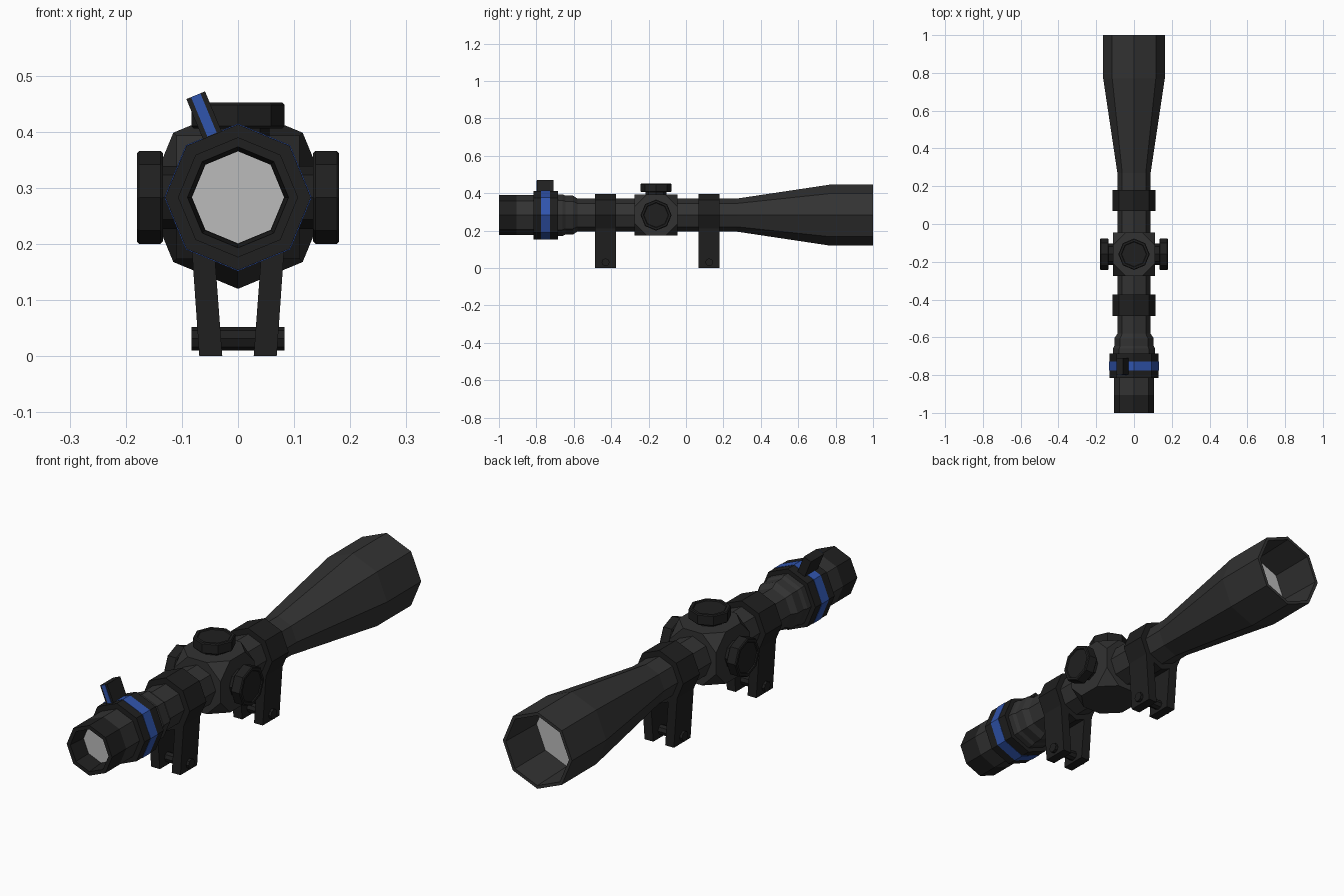
import bpy, bmesh, math
from mathutils import Matrix, Vector

if "Cube" in bpy.data.objects:
    bpy.data.objects.remove(bpy.data.objects["Cube"])

AXIS_Z = 0.283          # height of the optical axis
TURRET_Y = -0.16


def material(name, rgb):
    m = bpy.data.materials.new(name)
    m.diffuse_color = (*rgb, 1)
    m.use_nodes = True
    m.node_tree.nodes["Principled BSDF"].inputs["Base Color"].default_value = m.diffuse_color
    return m


METAL = material("dark_metal", (0.032, 0.032, 0.032))
BLACK = material("black_rubber", (0.014, 0.014, 0.014))
BLUE = material("blue_paint", (0.03, 0.09, 0.42))
GLASS = material("lens_grey", (0.5, 0.5, 0.5))


def finish(name, bm, mat, matrix):
    bmesh.ops.recalc_face_normals(bm, faces=bm.faces)
    bm.transform(matrix)
    me = bpy.data.meshes.new(name)
    bm.to_mesh(me)
    bm.free()
    me.materials.append(mat)
    ob = bpy.data.objects.new(name, me)
    bpy.context.collection.objects.link(ob)
    return ob


ALONG_Y = Matrix.Translation((0, 0, AXIS_Z)) @ Matrix.Rotation(-math.pi / 2, 4, 'X')


def lathe(name, profile, mat, matrix=ALONG_Y, n=8):
    """Closed n-sided turned part from (radius, height) points."""
    bm = bmesh.new()
    rings = [[bm.verts.new((r * math.cos(math.tau * i / n), r * math.sin(math.tau * i / n), h))
              for i in range(n)] for r, h in profile]
    for a, b in zip(rings, rings[1:]):
        for i in range(n):
            j = (i + 1) % n
            bm.faces.new((a[i], a[j], b[j], b[i]))
    bm.faces.new(rings[0])
    bm.faces.new(rings[-1])
    return finish(name, bm, mat, matrix)


def box(name, size, mat, matrix, corner=0):
    bm = bmesh.new()
    bmesh.ops.create_cube(bm, size=1, matrix=Matrix.Diagonal((*size, 1)))
    if corner:
        bmesh.ops.bevel(bm, geom=bm.verts[:], offset=corner, segments=1, affect='VERTICES')
    return finish(name, bm, mat, matrix)


def prism(name, outline, y0, y1, mat):
    """Extrude an (x, z) outline along y."""
    bm = bmesh.new()
    f = bm.faces.new([bm.verts.new((x, y0, z)) for x, z in outline])
    ext = bmesh.ops.extrude_face_region(bm, geom=[f])["geom"]
    bmesh.ops.translate(bm, vec=Vector((0, y1 - y0, 0)),
                        verts=[v for v in ext if isinstance(v, bmesh.types.BMVert)])
    return finish(name, bm, mat, Matrix.Identity(4))


# Main tube: eyepiece, straight tube, and flared bell
lathe("scope_tube", [(.107, -.905), (.107, -.72), (.111, -.69), (.111, -.66), (.104, -.645),
                     (.104, -.605), (.088, -.58), (.088, .27), (.163, .77)], METAL)

# Hollow ends with recessed lenses
lathe("eyepiece_rim", [(.083, -.92), (.09, -1), (.107, -1), (.107, -.905)], BLACK)
lathe("eyepiece_lens", [(.082, -.922), (.082, -.919)], GLASS)
lathe("objective_rim", [(.163, .77), (.163, 1), (.149, 1), (.143, .80)], METAL)
lathe("objective_lens", [(.142, .798), (.142, .803)], GLASS)

# Zoom ring with blue band and lever
lathe("zoom_ring", [(.13, -.815), (.13, -.685)], BLACK)
lathe("zoom_ring_band", [(.1315, -.775), (.1315, -.727)], BLUE)
lever = Matrix.Translation((0, -.753, AXIS_Z)) @ Matrix.Rotation(-math.pi / 8, 4, 'Y')
box("zoom_lever", (.036, .088, .087), BLACK, lever @ Matrix.Translation((0, 0, .1535)))
box("zoom_lever_stripe", (.018, .004, .076), BLUE,
    lever @ Matrix.Translation((0, -.0445, .159)))

# Turret housing: cube with cut corners
box("turret_housing", (.22, .23, .22), METAL,
    Matrix.Translation((0, TURRET_Y, AXIS_Z)), corner=.065)

# Three turret knobs, with a slightly dished cap
KNOB = [(.056, .09), (.056, .134), (.079, .134), (.083, .138), (.083, .176),
        (.079, .18), (.068, .18), (.065, .176)]
for name, angle, dz in (("top_knob", 0, -.011), ("right_knob", 90, 0), ("left_knob", -90, 0)):
    lathe(name, [(r, h + dz) for r, h in KNOB], BLACK,
          Matrix.Translation((0, TURRET_Y, AXIS_Z)) @
          Matrix.Rotation(math.radians(angle), 4, 'Y'))

# Two mounts: clamp ring, pair of legs, cross bolt
LEG = [(.028, 0), (.069, 0), (.084, .215), (.044, .215)]
for label, y in (("rear", -.43), ("front", .124)):
    y0, y1 = y - .056, y + .056
    lathe(label + "_mount_ring", [(.113, y0), (.113, y1)], BLACK)
    for side, s in (("right", 1), ("left", -1)):
        prism(f"{label}_mount_leg_{side}", [(s * x, z) for x, z in LEG], y0, y1, BLACK)
    lathe(label + "_mount_bolt", [(.021, -.083), (.021, .083)], BLACK,
          Matrix.Translation((0, y, .031)) @ Matrix.Rotation(math.pi / 2, 4, 'Y'))
